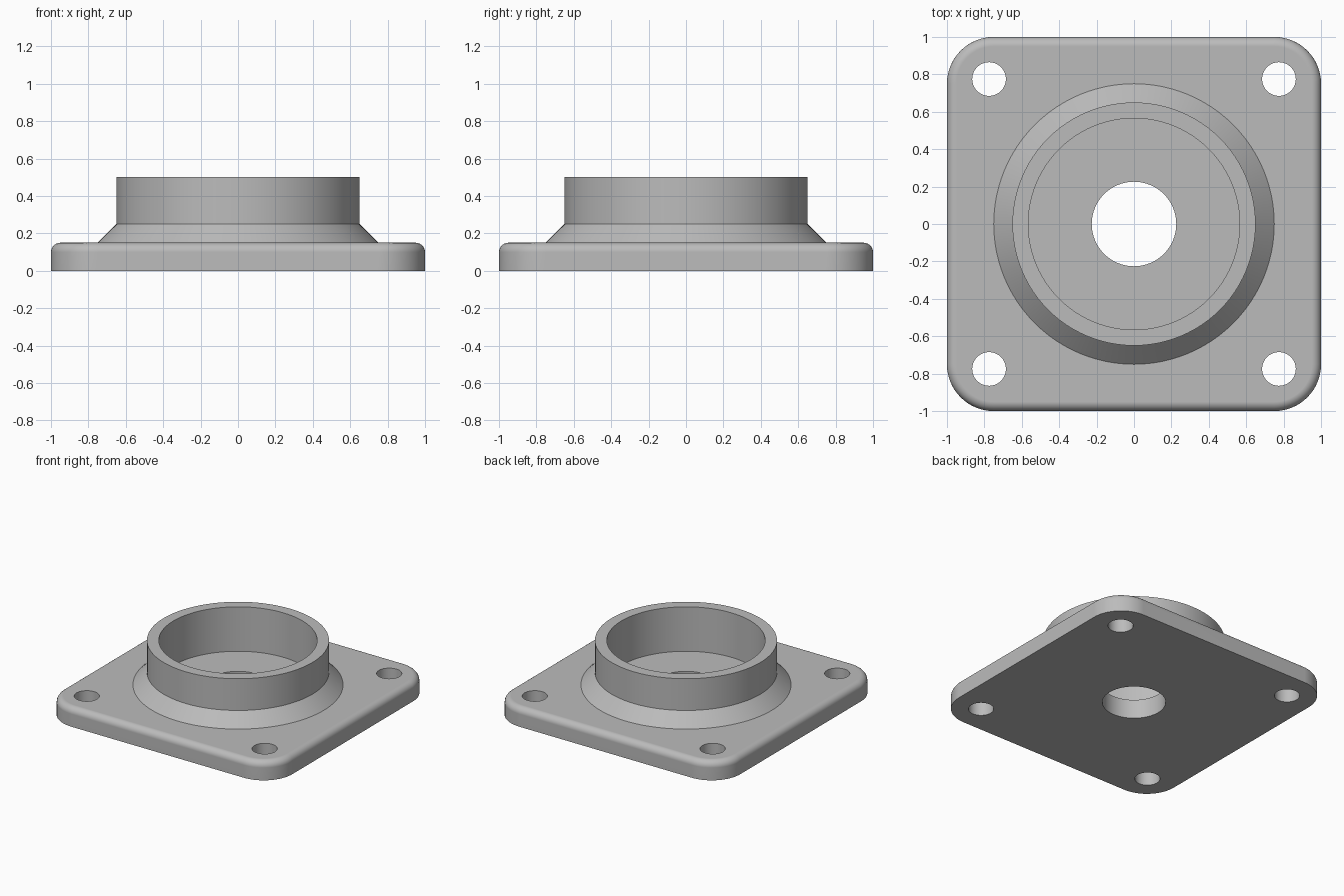
import bpy, bmesh, math
from mathutils import Matrix

if "Cube" in bpy.data.objects:
    bpy.data.objects.remove(bpy.data.objects["Cube"])

grey = bpy.data.materials.new("light_grey")
grey.use_nodes = True
colour = (0.5, 0.5, 0.5, 1)
grey.diffuse_color = colour
grey.node_tree.nodes["Principled BSDF"].inputs["Base Color"].default_value = colour

THICK, CORNER, FILLET = 0.15, 0.25, 0.05
HOLE_AT, HOLE_R, BORE_R = 0.775, 0.09, 0.226


def add_object(name, bm):
    bmesh.ops.recalc_face_normals(bm, faces=bm.faces)
    mesh = bpy.data.meshes.new(name)
    bm.to_mesh(mesh)
    bm.free()
    mesh.materials.append(grey)
    obj = bpy.data.objects.new(name, mesh)
    bpy.context.collection.objects.link(obj)
    return obj


def smooth(obj):
    bpy.ops.object.select_all(action="DESELECT")
    obj.select_set(True)
    bpy.context.view_layer.objects.active = obj
    bpy.ops.object.shade_smooth_by_angle(angle=math.radians(30))


# Square base plate: rounded outline, extruded, top rim filleted
bm = bmesh.new()
outline = []
steps = 16
for quarter in range(4):
    mid = math.radians(45 + 90 * quarter)
    cx = math.copysign(1 - CORNER, math.cos(mid))
    cy = math.copysign(1 - CORNER, math.sin(mid))
    for i in range(steps + 1):
        a = math.radians(90 * (quarter + i / steps))
        outline.append(bm.verts.new((cx + CORNER * math.cos(a), cy + CORNER * math.sin(a), 0)))
base = bm.faces.new(outline)
top = bmesh.ops.extrude_face_region(bm, geom=[base], use_keep_orig=True)["geom"]
top_verts = [g for g in top if isinstance(g, bmesh.types.BMVert)]
bmesh.ops.translate(bm, verts=top_verts, vec=(0, 0, THICK))
rim = [e for e in bm.edges if all(v.co.z > THICK / 2 for v in e.verts)]
bmesh.ops.bevel(bm, geom=rim, offset=FILLET, segments=6, profile=0.5, affect="EDGES")
plate = add_object("base_plate", bm)

# Cutter for the four bolt holes and the central bore
bm = bmesh.new()
holes = [(x, y, HOLE_R) for x in (-HOLE_AT, HOLE_AT) for y in (-HOLE_AT, HOLE_AT)]
for x, y, r in holes + [(0, 0, BORE_R)]:
    bmesh.ops.create_cone(bm, cap_ends=True, segments=64, radius1=r, radius2=r, depth=1,
                          matrix=Matrix.Translation((x, y, 0)))
cutter = add_object("hole_cutter", bm)
cutter.hide_render = True

cut = plate.modifiers.new("holes", "BOOLEAN")
cut.object = cutter
cut.solver = "EXACT"
bpy.context.view_layer.objects.active = plate
bpy.ops.object.modifier_apply(modifier=cut.name)
bpy.data.objects.remove(cutter)
smooth(plate)
weighted = plate.modifiers.new("flat_top_normals", "WEIGHTED_NORMAL")
weighted.keep_sharp = True

# Raised collar with a flared foot, turned around the z axis
profile = [(0.75, THICK), (0.65, 0.25), (0.65, 0.5), (0.565, 0.5), (0.565, THICK)]
bm = bmesh.new()
points = [bm.verts.new((r, 0, z)) for r, z in profile]
edges = [bm.edges.new(pair) for pair in zip(points, points[1:])]
bmesh.ops.spin(bm, geom=points + edges, cent=(0, 0, 0), axis=(0, 0, 1),
               angle=math.tau, steps=96, use_merge=True)
bmesh.ops.remove_doubles(bm, verts=bm.verts, dist=0.0001)
# Close the underside while orienting the faces, then leave it open on the plate
ends = [e for e in bm.edges if e.is_boundary]
lid = bmesh.ops.bridge_loops(bm, edges=ends)["faces"]
bmesh.ops.recalc_face_normals(bm, faces=bm.faces)
bmesh.ops.delete(bm, geom=lid, context="FACES_ONLY")
collar = add_object("collar", bm)
smooth(collar)
